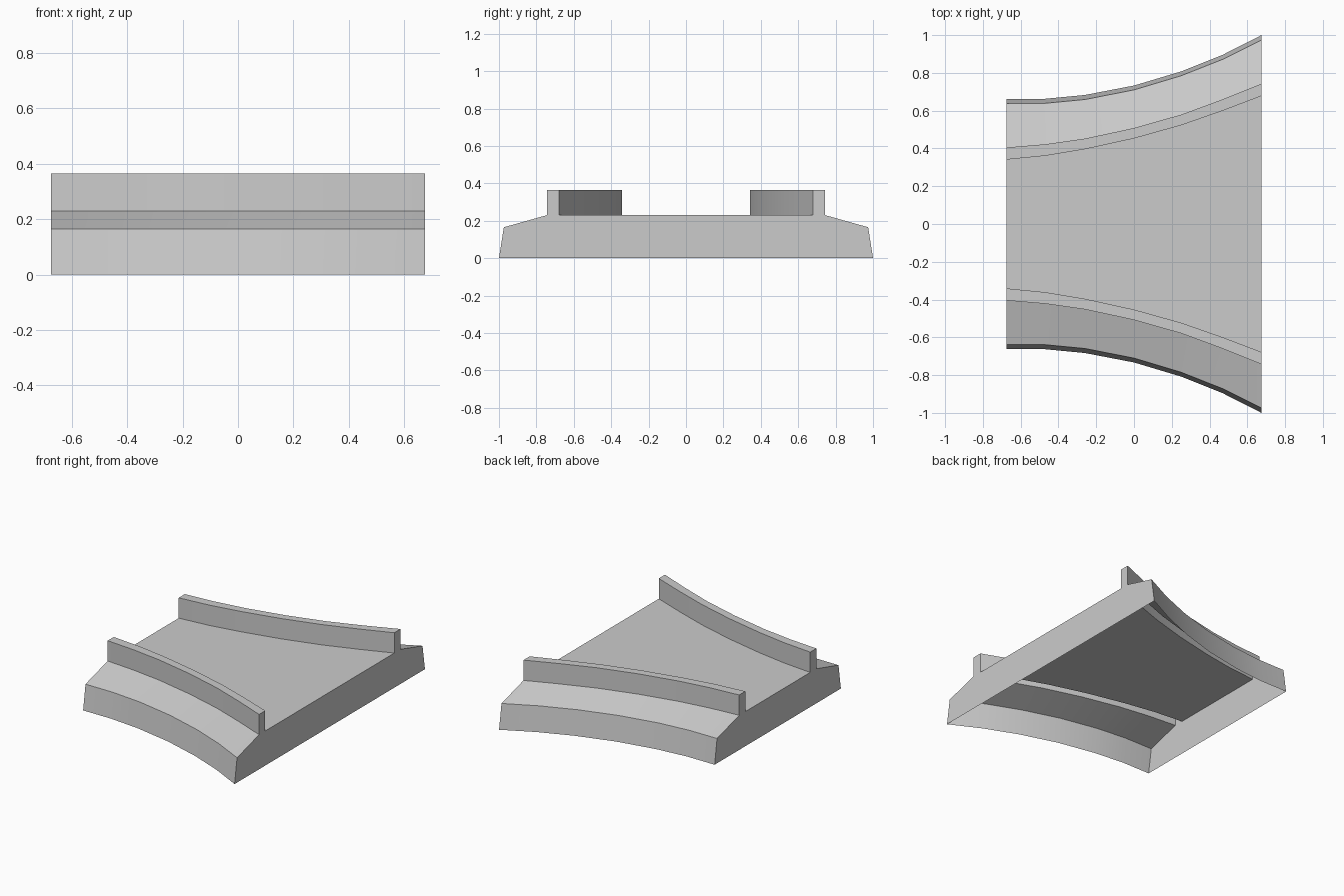
import bpy
import bmesh
import math

if "Cube" in bpy.data.objects:
    bpy.data.objects.remove(bpy.data.objects["Cube"])

# Plan curves: half-widths at each station along x
STATIONS = [-0.675, -0.47, -0.26, 0.0, 0.25, 0.47, 0.675]
BASE = [0.663, 0.663, 0.683, 0.733, 0.808, 0.896, 1.0]
SHOULDER = [0.638, 0.639, 0.659, 0.710, 0.785, 0.872, 0.974]
KERB_OUT = [0.405, 0.422, 0.452, 0.508, 0.579, 0.660, 0.743]
KERB_IN = [0.341, 0.361, 0.396, 0.453, 0.523, 0.600, 0.678]

# Half profile from ground edge up over the kerb to the deck: (curve, height)
PROFILE = [(BASE, 0.0), (SHOULDER, 0.165), (KERB_OUT, 0.23),
           (KERB_OUT, 0.365), (KERB_IN, 0.365), (KERB_IN, 0.23)]


def section(bm, i):
    """Full mirrored cross-section at station i."""
    half = [(curve[i], z) for curve, z in PROFILE]
    full = [(-y, z) for y, z in half] + [(y, z) for y, z in reversed(half)]
    return [bm.verts.new((STATIONS[i], y, z)) for y, z in full]


def build_shell(name):
    bm = bmesh.new()
    rows = [section(bm, i) for i in range(len(STATIONS))]
    # Kerbs, shoulders, side walls and deck (underside left open)
    for a, b in zip(rows, rows[1:]):
        for j in range(len(a) - 1):
            bm.faces.new((a[j], b[j], b[j + 1], a[j + 1]))
    # End walls
    bm.faces.new(rows[0])
    bm.faces.new(list(reversed(rows[-1])))
    bmesh.ops.recalc_face_normals(bm, faces=bm.faces)
    # Outward check using the deck
    bm.normal_update()
    deck = max(bm.faces, key=lambda f: f.calc_area() * abs(f.normal.z))
    if deck.normal.z < 0:
        bmesh.ops.reverse_faces(bm, faces=bm.faces[:])
    mesh = bpy.data.meshes.new(name)
    bm.to_mesh(mesh)
    bm.free()
    obj = bpy.data.objects.new(name, mesh)
    bpy.context.collection.objects.link(obj)
    return obj


# Flared deck with raised kerbs
deck = build_shell("flared_deck")
bpy.context.view_layer.objects.active = deck
deck.select_set(True)
bpy.ops.object.shade_smooth_by_angle(angle=math.radians(30))
